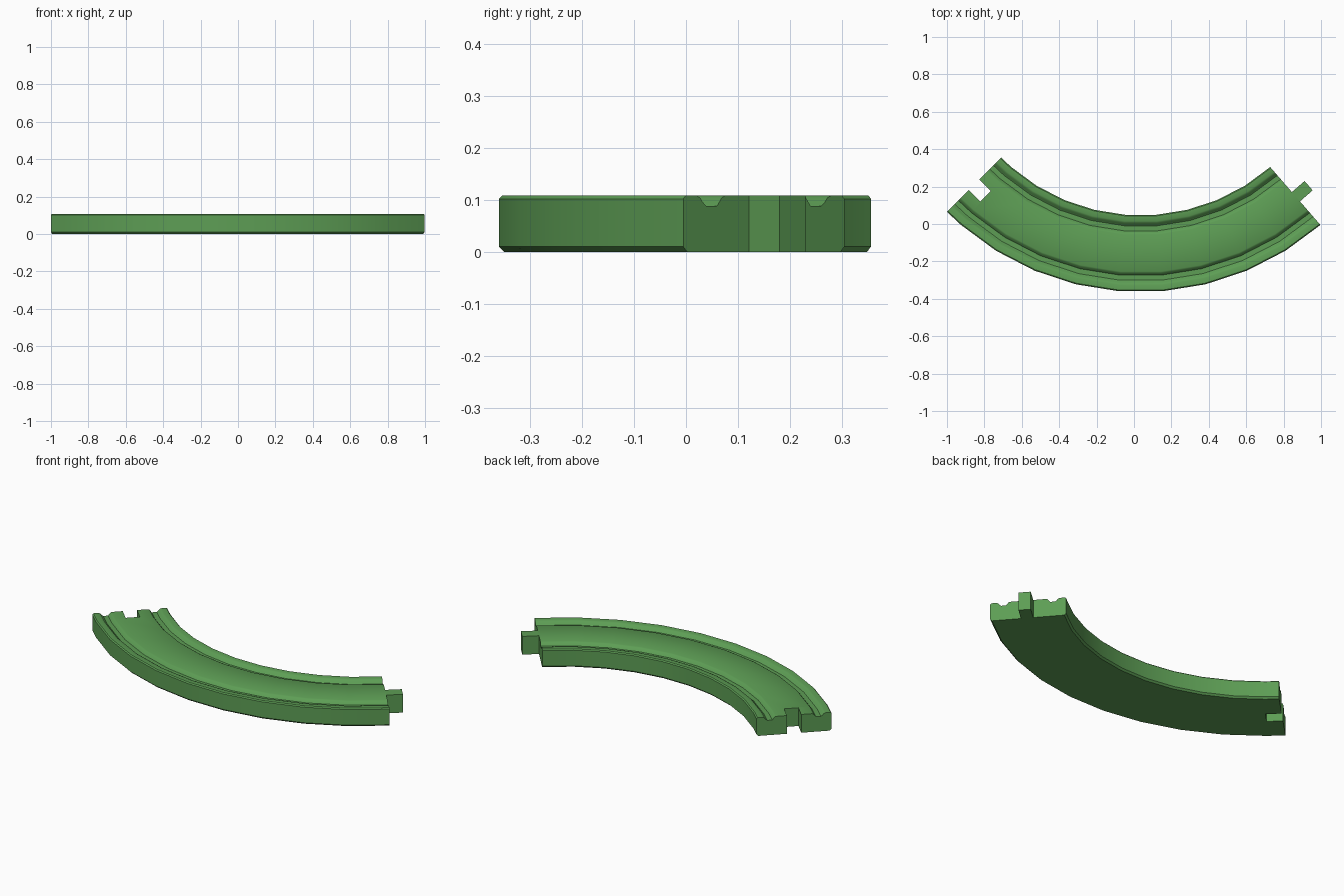
import bpy, bmesh, math
from mathutils import Matrix

if "Cube" in bpy.data.objects:
    bpy.data.objects.remove(bpy.data.objects["Cube"])

CX, CY = 0.036, 1.102          # centre of the curve
R_OUT, W, H = 1.466, 0.41, 0.108
STEP = 9.1

green = bpy.data.materials.new("green")
green.diffuse_color = (0.11, 0.34, 0.09, 1)
green.use_nodes = True
green.node_tree.nodes["Principled BSDF"].inputs["Base Color"].default_value = green.diffuse_color


def make_object(name, bm):
    bmesh.ops.recalc_face_normals(bm, faces=bm.faces)
    mesh = bpy.data.meshes.new(name)
    bm.to_mesh(mesh)
    bm.free()
    obj = bpy.data.objects.new(name, mesh)
    bpy.context.collection.objects.link(obj)
    mesh.materials.append(green)
    return obj


def block(name, angle, radius, along, width, z0, z1):
    """Box sitting on a track end, turned to the local track direction."""
    a = math.radians(angle)
    r = Matrix.Translation((CX, CY, 0)) @ Matrix.Rotation(a, 4, 'Z')
    bm = bmesh.new()
    bmesh.ops.create_cube(bm, size=1)
    bmesh.ops.scale(bm, vec=(along[1] - along[0], width, z1 - z0), verts=bm.verts)
    bmesh.ops.translate(bm, vec=((along[0] + along[1]) / 2, -radius, (z0 + z1) / 2),
                        verts=bm.verts)
    bmesh.ops.transform(bm, matrix=r, verts=bm.verts)
    return make_object(name, bm)


# Cross-section: half profile (distance in from the edge, height), then mirrored
half = [(0.010, 0), (0, 0.010), (0, H - 0.006), (0.006, H), (0.034, H),
        (0.043, H - 0.004), (0.050, H - 0.013), (0.059, H - 0.020),
        (0.086, H - 0.020), (0.098, H - 0.004), (0.106, H)]
profile = half + [(W - d, z) for d, z in reversed(half)]

# Curved track body: sweep the section round the arc
angles = [-45] + [STEP * (i - 4.5) for i in range(10)]
bm = bmesh.new()
rings = []
for deg in angles:
    a = math.radians(deg)
    rings.append([bm.verts.new((CX + (R_OUT - d) * math.sin(a),
                                CY - (R_OUT - d) * math.cos(a), z)) for d, z in profile])
n = len(profile)
for r0, r1 in zip(rings, rings[1:]):
    for i in range(n):
        j = (i + 1) % n
        bm.faces.new((r0[i], r0[j], r1[j], r1[i]))
bm.faces.new(rings[0])
bm.faces.new(rings[-1])
track = make_object("curved_track", bm)

# Connector slot cut through the left end
slot = block("slot_cutter", -45, R_OUT - W / 2, (-0.1, 0.087), 0.078, -0.1, 0.2)
slot.hide_render = True
mod = track.modifiers.new("slot", 'BOOLEAN')
mod.operation = 'DIFFERENCE'
mod.solver = 'EXACT'
mod.object = slot
bpy.context.view_layer.objects.active = track
track.select_set(True)
bpy.ops.object.modifier_apply(modifier=mod.name)
bpy.data.objects.remove(slot)
bpy.ops.object.shade_smooth_by_angle(angle=math.radians(30))

# Connector tab on the right end
block("connector_tab", angles[-1], R_OUT - 0.2, (0, 0.09), 0.066, 0, H)
